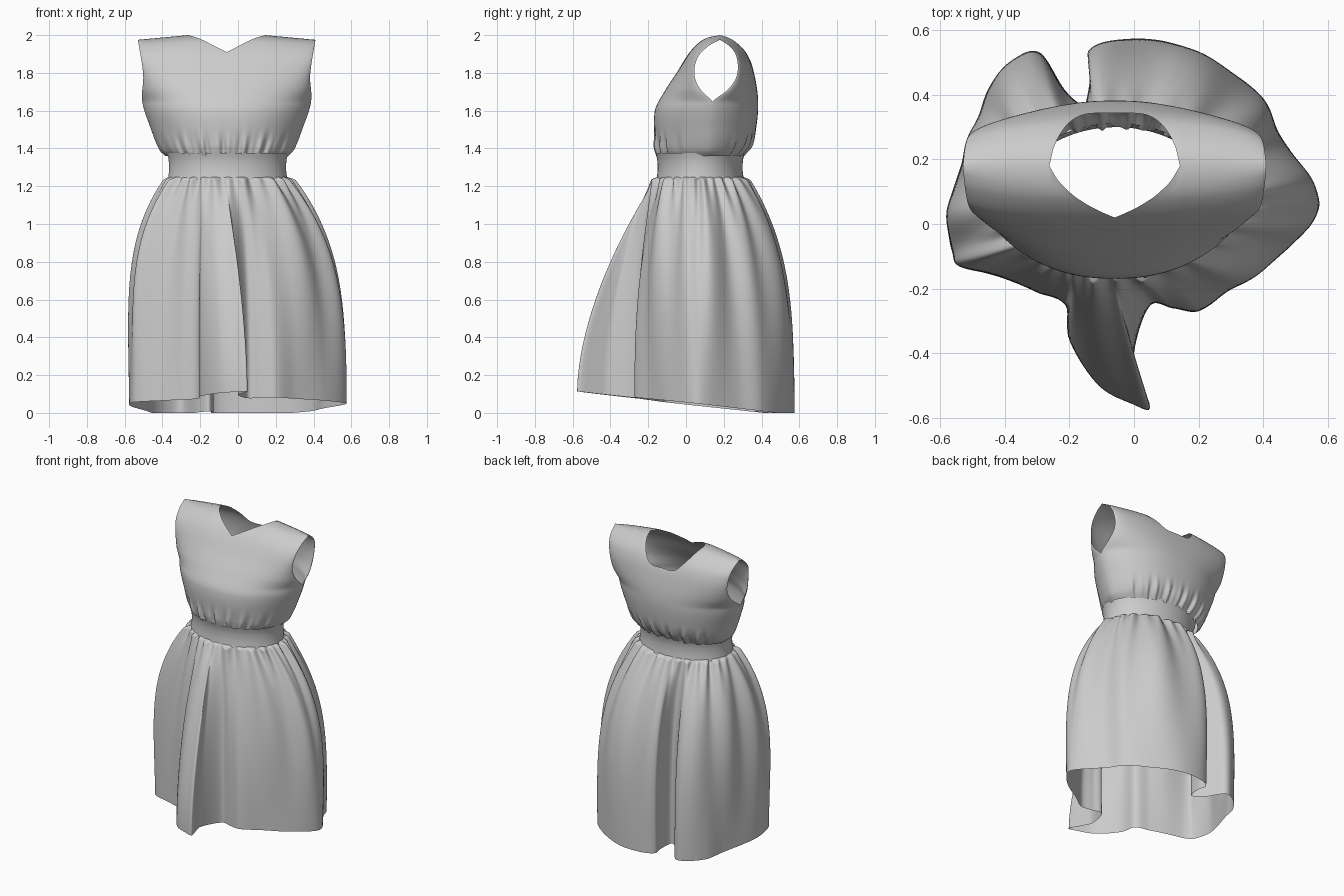
import bpy
from math import sin, cos, pi, radians, exp, atan2

if "Cube" in bpy.data.objects:
    bpy.data.objects.remove(bpy.data.objects["Cube"])

CX, CY = -0.055, 0.075          # centre of the waist
RX, RY = 0.31, 0.225            # waist radii


def curve(pts, x, k=1):
    """Smooth Hermite value of column k at x; pts are sorted on column 0."""
    x = min(max(x, pts[0][0]), pts[-1][0])
    i = 0
    while i < len(pts) - 2 and x > pts[i + 1][0]:
        i += 1

    def slope(j):
        a, b = pts[max(j - 1, 0)], pts[min(j + 1, len(pts) - 1)]
        return (b[k] - a[k]) / (b[0] - a[0])
    a, b = pts[i], pts[i + 1]
    h = b[0] - a[0]
    s = (x - a[0]) / h
    return ((2*s**3 - 3*s*s + 1) * a[k] + (s**3 - 2*s*s + s) * h * slope(i)
            + (3*s*s - 2*s**3) * b[k] + (s**3 - s*s) * h * slope(i + 1))


def make_object(name, grids, closed):
    """Build one smooth mesh from row grids of points."""
    verts, faces = [], []
    for rows in grids:
        base, n = len(verts), len(rows[0])
        for r in rows:
            verts.extend(r)
        for j in range(len(rows) - 1):
            for i in range(n if closed else n - 1):
                a, b = base + j*n + i, base + j*n + (i + 1) % n
                faces.append((a, b, b + n, a + n))
    me = bpy.data.meshes.new(name)
    me.from_pydata(verts, [], faces)
    ob = bpy.data.objects.new(name, me)
    bpy.context.collection.objects.link(ob)
    me.validate()
    bpy.context.view_layer.objects.active = ob
    ob.select_set(True)
    bpy.ops.object.mode_set(mode='EDIT')
    bpy.ops.mesh.select_all(action='SELECT')
    bpy.ops.mesh.remove_doubles(threshold=0.0004)
    bpy.ops.mesh.normals_make_consistent(inside=False)
    bpy.ops.object.mode_set(mode='OBJECT')
    bpy.ops.object.shade_smooth()
    ob.select_set(False)
    return ob


# Bodice: front and back panels joined at side seams and shoulders
HALF_WIDTH = [(1.36, .325), (1.39, .355), (1.5, .40), (1.65, .447), (1.8, .442), (2, .47)]
FRONT_MID = [(1.36, -.15), (1.42, -.162), (1.6, -.165), (1.7, -.115), (1.8, -.05),
             (1.91, .02), (1.97, .08), (1.99, .125), (2, .18)]
BACK_MID = [(1.36, .30), (1.42, .345), (1.5, .37), (1.65, .382), (1.8, .36),
            (1.9, .325), (1.96, .27), (1.99, .22), (2, .18)]
FRONT_HOLE = [(1.36, .12), (1.645, .14), (1.65, .14), (1.72, .075), (1.8, .045),
              (1.9, .062), (1.97, .125), (2, .18)]
BACK_HOLE = [(1.36, .12), (1.645, .14), (1.65, .14), (1.72, .225), (1.8, .27),
             (1.9, .268), (1.96, .235), (2, .18)]
FRONT_NECK = [(0, 1.91), (.15, 1.945), (.3, 1.98), (.43, 2)]
BACK_NECK = [(0, 1.86), (.2, 1.865), (.32, 1.92), (.43, 2)]
NECK = .43


def panel(mid, hole, neck, phase):
    rows, nu, nv = [], 120, 56
    for j in range(nv + 1):
        row = []
        for i in range(nu + 1):
            u = sin(pi * (i / nu - .5))
            au = abs(u)
            top = curve(neck, au) if au < NECK else 2
            z = 1.36 + (top - 1.36) * j / nv
            e, m = curve(hole, z), curve(mid, z)
            y = e + (m - e) * max(0, 1 - au**2.3)**.6
            # small gathers above the waistband
            g = .009 * exp(-(z - 1.40)**2 / .004) * (1 - au**4)
            a = 30 * u + phase
            y += g * (sin(a) + .7 * sin(1.73 * a + 1)) * (1 if m > e else -1)
            x = -.06 + u * curve(HALF_WIDTH, z)
            drop = .025 * max(0, (au - NECK) / (1 - NECK)) * max(0, (z - 1.65) / .35)
            row.append((x, y, z - drop))
        rows.append(row)
    return rows


make_object("bodice", [panel(FRONT_MID, FRONT_HOLE, FRONT_NECK, 0),
                       panel(BACK_MID, BACK_HOLE, BACK_NECK, 2)], False)

# Waistband: plain fitted ring
band = []
for z, grow in ((1.235, .006), (1.25, .004), (1.28, 0), (1.32, 0), (1.35, .004), (1.375, .012)):
    band.append([(CX + (RX + grow) * cos(2*pi*i/128), CY + (RY + grow) * sin(2*pi*i/128), z)
                 for i in range(128)])
make_object("waistband", [band], True)

# Skirt: gathered cloth lofted from the waist to a folded hem outline
# (waist angle, hem x, hem y)
HEM = [(245, -.21, -.25), (250, -.2, -.36), (256, -.11, -.5), (262, 0, -.56),
       (266, .05, -.57), (269, .02, -.48), (273, 0, -.4), (280, .05, -.25),
       (286, .12, -.26), (294, .2, -.27), (306, .3, -.2), (325, .45, -.1),
       (345, .56, .02), (360, .565, .1), (383, .45, .28), (400, .39, .4),
       (418, .25, .5), (435, .1, .565), (450, -.05, .57), (460, -.14, .53),
       (465, -.13, .46), (470, -.15, .37), (475, -.21, .41), (482, -.29, .53),
       (490, -.37, .51), (503, -.45, .42), (517, -.49, .3), (535, -.55, .14),
       (545, -.575, .04), (560, -.565, -.08), (575, -.52, -.13), (587, -.4, -.17),
       (597, -.3, -.21), (605, -.21, -.25)]
# (waist angle, how quickly the cloth flares)
FLARE = [(245, 2.6), (256, 1.8), (270, 1.8), (284, 2.6), (310, 3.2), (360, 3.2), (450, 3.3),
         (470, 3), (490, 3.3), (545, 4.2), (585, 3.6), (605, 2.6)]

# wrap the outline so the seam stays smooth
HEM_WRAP = [(HEM[-2][0] - 360,) + HEM[-2][1:]] + HEM + [(HEM[1][0] + 360,) + HEM[1][1:]]
NA, NT = 480, 72
skirt = [[] for _ in range(NT + 1)]
for i in range(NA):
    deg = 245 + 360 * i / NA
    a = radians(deg)
    hx, hy = curve(HEM_WRAP, deg, 1), curve(HEM_WRAP, deg, 2)
    hz = max(0, .05 - .11 * hy + .01 * hx)
    p = curve(FLARE, deg)
    wx, wy = CX + RX * cos(a), CY + RY * sin(a)
    gather = sin(28*a + 1.5*sin(3*a)) + .6 * sin(17*a + 2*sin(2*a))
    fold = sin(12*a + 1.3*sin(2*a)) + .5 * sin(7*a + 1)
    for j in range(NT + 1):
        t = (j / NT)**1.6
        w = 1 - (1 - t)**p
        d = min(1, t / .012) * (1 - t)
        d *= .014 + .014 * gather * exp(-t / .13)
        d += .017 * fold * sin(pi * t**.6) * (1 - t)**.4
        skirt[j].append((wx + (hx - wx) * w + d * cos(a),
                         wy + (hy - wy) * w + d * sin(a),
                         1.25 + (hz - 1.25) * t))
make_object("skirt", [skirt], True)
